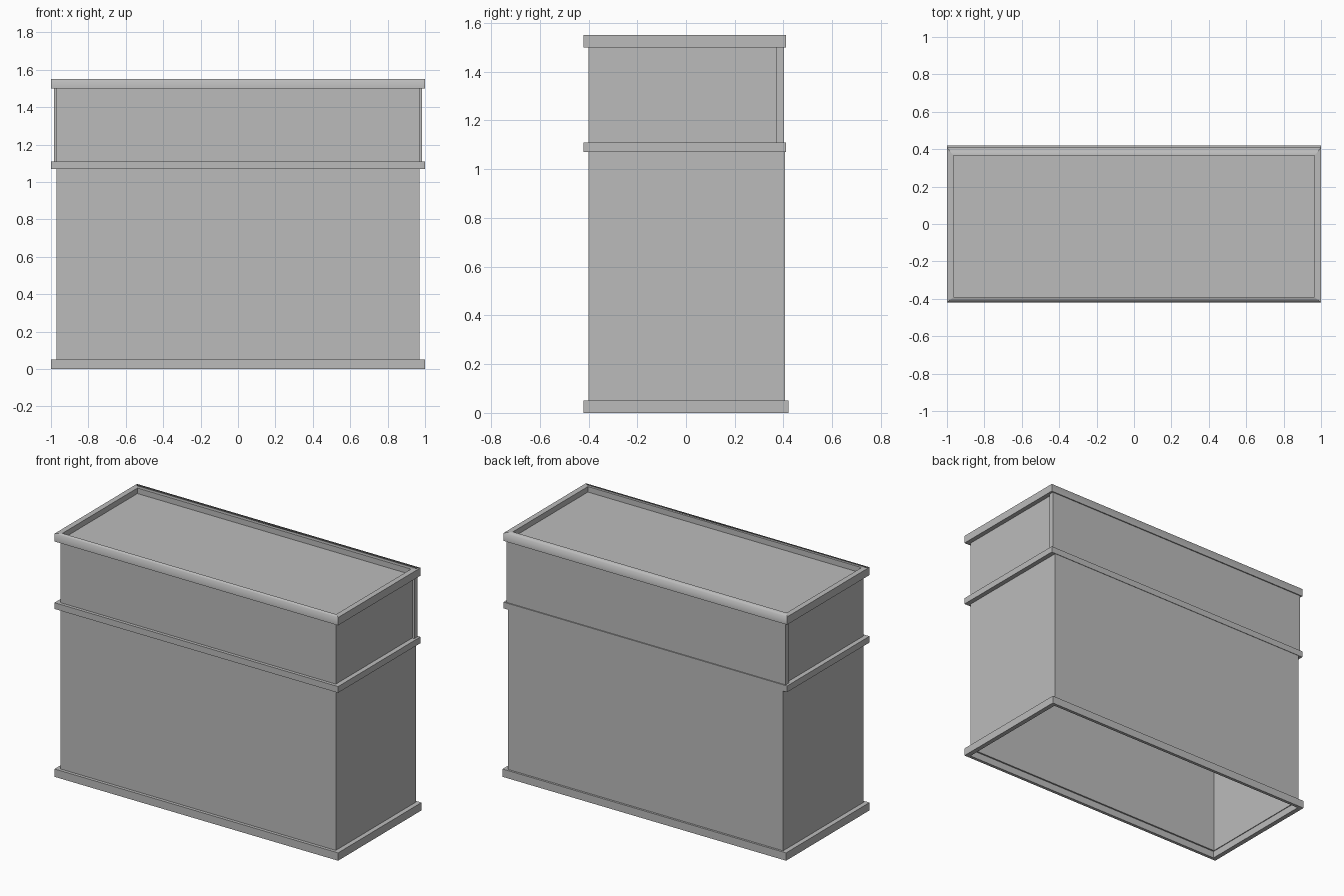
import bpy
import bmesh

cube = bpy.data.objects.get("Cube")
if cube:
    bpy.data.objects.remove(cube, do_unlink=True)

grey = bpy.data.materials.new("plain grey")
grey.use_nodes = True
COLOUR = (0.5, 0.5, 0.5, 1)
grey.diffuse_color = COLOUR
grey.node_tree.nodes["Principled BSDF"].inputs["Base Color"].default_value = COLOUR


def finish(name, bm):
    bmesh.ops.recalc_face_normals(bm, faces=bm.faces)
    mesh = bpy.data.meshes.new(name)
    bm.to_mesh(mesh)
    bm.free()
    mesh.materials.append(grey)
    obj = bpy.data.objects.new(name, mesh)
    bpy.context.collection.objects.link(obj)
    return obj


def frame(name, outer, inner, z0, z1, soft=False):
    """Mitred rectangular frame; outer and inner are (half width, front y, back y)."""
    bm = bmesh.new()

    def loop(rect, z):
        x, front, back = rect
        corners = ((-x, front), (x, front), (x, back), (-x, back))
        return [bm.verts.new((px, py, z)) for px, py in corners]

    loops = [loop(outer, z0), loop(outer, z1), loop(inner, z1), loop(inner, z0)]
    for k in range(4):
        a, b = loops[k], loops[(k + 1) % 4]
        for i in range(4):
            j = (i + 1) % 4
            bm.faces.new((a[i], a[j], b[j], b[i]))
    if soft:
        # soften only the long top outer edges, front and back
        for face in bm.faces:
            face.smooth = True
        for edge in bm.edges:
            edge.smooth = False
        for i in (0, 2):
            bm.edges.get((loops[1][i], loops[1][i + 1])).smooth = True
    return finish(name, bm)


def box(name, x, front, back, z0, z1):
    bm = bmesh.new()
    bmesh.ops.create_cube(bm, size=1)
    for v in bm.verts:
        v.co = (2 * x * v.co.x,
                front if v.co.y < 0 else back,
                z0 if v.co.z < 0 else z1)
    return finish(name, bm)


# Open-bottomed lower body standing on a plinth
frame("plinth", (1, -0.42, 0.42), (0.97, -0.40, 0.40), 0, 0.05)
frame("lower_walls", (0.97, -0.40, 0.407), (0.965, -0.39, 0.40), 0.045, 1.075)

# Projecting band between the two storeys
frame("middle_band", (1, -0.42, 0.41), (0.965, -0.39, 0.365), 1.07, 1.11)

# Upper body with a slightly wider back panel
frame("upper_walls", (0.97, -0.40, 0.37), (0.965, -0.39, 0.365), 1.105, 1.505)
box("upper_back_panel", 0.985, 0.37, 0.403, 1.105, 1.505)

# Raised rim around a recessed top
frame("top_rim", (1, -0.42, 0.41), (0.965, -0.39, 0.365), 1.50, 1.55, soft=True)
box("top_panel", 0.968, -0.395, 0.368, 1.505, 1.515)
